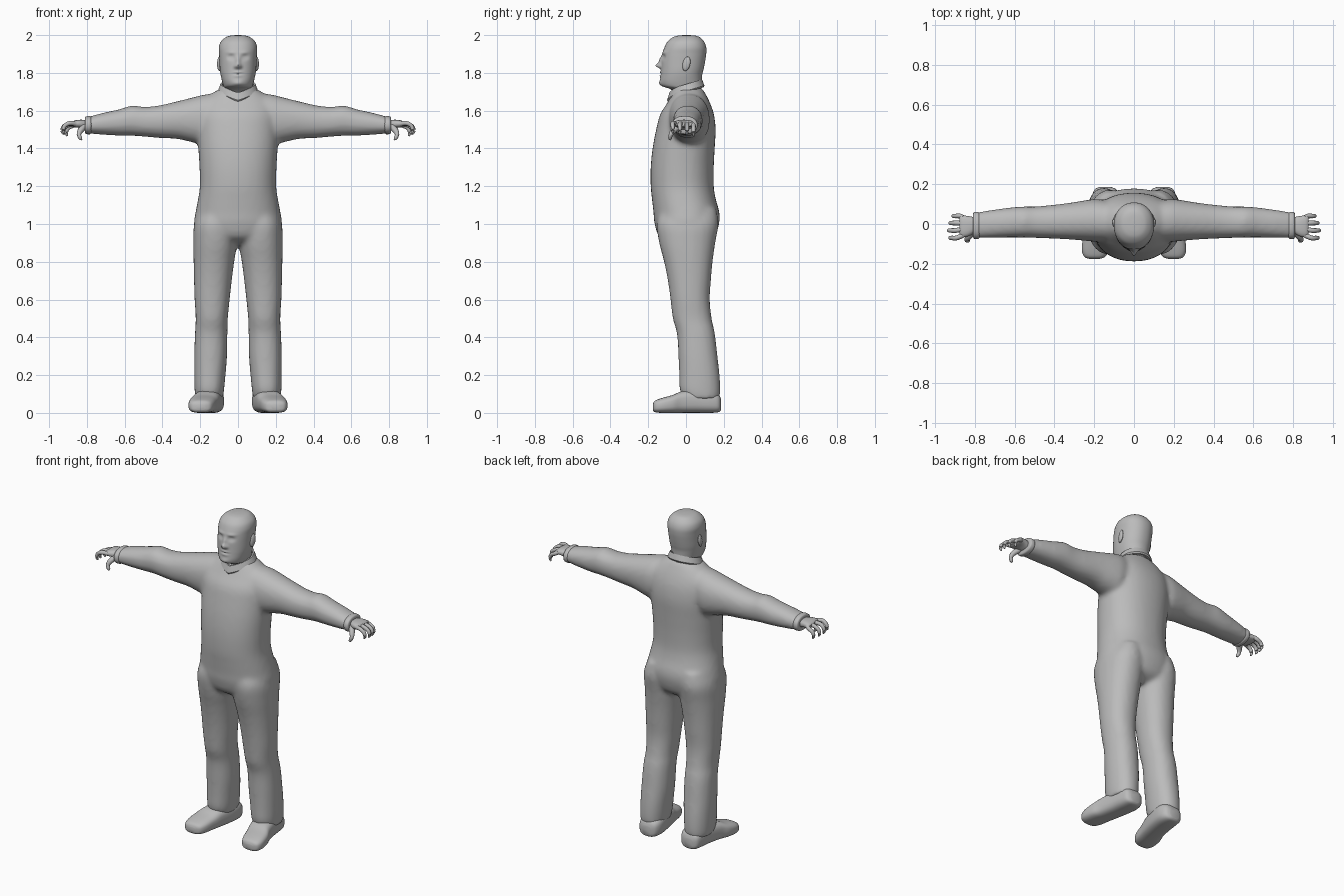
import bpy, bmesh, math
from mathutils import Vector

grey = bpy.data.materials.new("plain grey")
grey.diffuse_color = (0.5, 0.5, 0.5, 1)


def skin(bm, rings):
    """Bridge successive rings of points and cap both ends."""
    vs = [[bm.verts.new(p) for p in r] for r in rings]
    n = len(vs[0])
    for a, b in zip(vs, vs[1:]):
        for i in range(n):
            bm.faces.new((a[i], a[(i + 1) % n], b[(i + 1) % n], b[i]))
    bm.faces.new(vs[0][::-1])
    bm.faces.new(vs[-1])


def spline(rows, steps):
    """Catmull-Rom interpolation of number rows."""
    out = []
    for i in range(len(rows) - 1):
        p = [rows[max(0, min(len(rows) - 1, i + k))] for k in (-1, 0, 1, 2)]
        for s in range(steps):
            t = s / steps
            out.append([0.5 * (2 * b + (c - a) * t + (2 * a - 5 * b + 4 * c - d) * t * t
                               + (3 * b - a - 3 * c + d) * t ** 3) for a, b, c, d in zip(*p)])
    return out + [list(rows[-1])]


def loft(bm, axis, rows, seg=32, p=2.2, steps=4, side=1):
    """Rows: position along axis, then min/max of the two other axes."""
    others = [k for k in range(3) if k != axis]
    rings = []
    for t, a0, a1, b0, b1 in spline(rows, steps):
        ring = []
        for i in range(seg):
            w = 2 * math.pi * i / seg
            c, s = math.cos(w), math.sin(w)
            v = Vector()
            v[axis] = t
            v[others[0]] = (a0 + a1) / 2 + (a1 - a0) / 2 * math.copysign(abs(c) ** (2 / p), c)
            v[others[1]] = (b0 + b1) / 2 + (b1 - b0) / 2 * math.copysign(abs(s) ** (2 / p), s)
            v.x *= side
            ring.append(v)
        rings.append(ring)
    skin(bm, rings)


def tube(bm, pts, radii, seg=10):
    """Round tube along a smoothed path."""
    path = spline([(*p, r) for p, r in zip(pts, radii)], 4)
    rings = []
    for i, q in enumerate(path):
        d = Vector(path[min(i + 1, len(path) - 1)][:3]) - Vector(path[max(i - 1, 0)][:3])
        rot = d.to_track_quat('Z', 'Y')
        rings.append([Vector(q[:3]) + rot @ Vector((q[3] * math.cos(6.28319 * k / seg),
                      q[3] * math.sin(6.28319 * k / seg), 0)) for k in range(seg)])
    skin(bm, rings)


def finish(bm, name, mirror=False, angle=50):
    bmesh.ops.recalc_face_normals(bm, faces=bm.faces[:])
    me = bpy.data.meshes.new(name)
    bm.to_mesh(me)
    bm.free()
    me.materials.append(grey)
    ob = bpy.data.objects.new(name, me)
    bpy.context.collection.objects.link(ob)
    bpy.ops.object.select_all(action='DESELECT')
    ob.select_set(True)
    bpy.context.view_layer.objects.active = ob
    bpy.ops.object.shade_smooth_by_angle(angle=math.radians(angle))
    if mirror:
        m = ob.modifiers.new("mirror", 'MIRROR')
        m.use_mirror_merge = False
    return ob


# Clothed body: torso, sleeves and trouser legs fused into one smooth skin
bm = bmesh.new()
torso = [(0.89, 0.10, -0.07, 0.09), (0.93, 0.20, -0.14, 0.15), (1.0, 0.232, -0.166, 0.175),
         (1.06, 0.225, -0.172, 0.177), (1.13, 0.212, -0.18, 0.158), (1.2, 0.202, -0.187, 0.147),
         (1.3, 0.204, -0.187, 0.147), (1.4, 0.21, -0.177, 0.152), (1.5, 0.215, -0.158, 0.157),
         (1.58, 0.215, -0.137, 0.148), (1.64, 0.195, -0.1, 0.128), (1.69, 0.14, -0.072, 0.103),
         (1.72, 0.085, -0.06, 0.085)]
loft(bm, 2, [(z, -w, w, f, b) for z, w, f, b in torso], seg=40)
arm = [(0.10, -0.09, 0.11, 1.44, 1.695), (0.18, -0.09, 0.125, 1.42, 1.685),
       (0.24, -0.085, 0.12, 1.432, 1.67), (0.32, -0.078, 0.107, 1.45, 1.65),
       (0.42, -0.073, 0.095, 1.456, 1.627), (0.50, -0.07, 0.088, 1.463, 1.62),
       (0.56, -0.068, 0.088, 1.467, 1.627), (0.63, -0.068, 0.082, 1.468, 1.607),
       (0.72, -0.07, 0.07, 1.473, 1.587), (0.80, -0.07, 0.057, 1.48, 1.565)]
leg = [(0.075, 0.08, 0.225, -0.01, 0.178), (0.12, 0.074, 0.23, -0.033, 0.182),
       (0.2, 0.066, 0.232, -0.036, 0.178), (0.3, 0.058, 0.232, -0.04, 0.167),
       (0.42, 0.056, 0.228, -0.048, 0.153), (0.5, 0.054, 0.224, -0.07, 0.136),
       (0.6, 0.044, 0.23, -0.082, 0.126), (0.7, 0.033, 0.233, -0.096, 0.132),
       (0.8, 0.02, 0.235, -0.116, 0.141), (0.9, 0.005, 0.236, -0.142, 0.155),
       (1.0, 0.005, 0.232, -0.155, 0.172), (1.08, 0.02, 0.2, -0.13, 0.16)]
for side in (1, -1):
    loft(bm, 0, arm, side=side)
    loft(bm, 2, leg, side=side)
body = finish(bm, "clothed_body")
r = body.modifiers.new("fuse", 'REMESH')
r.mode = 'VOXEL'
r.voxel_size = 0.013
r.use_smooth_shade = True
s = body.modifiers.new("soften", 'SMOOTH')
s.factor = 0.5
s.iterations = 6

# Head and neck, with the face pushed in and out by soft bumps
bm = bmesh.new()
head = [(1.64, 0.078, -0.05, 0.085), (1.69, 0.076, -0.06, 0.084), (1.715, 0.074, -0.085, 0.082),
        (1.73, 0.077, -0.125, 0.082), (1.755, 0.084, -0.136, 0.083), (1.79, 0.092, -0.134, 0.086),
        (1.82, 0.096, -0.132, 0.093), (1.86, 0.098, -0.13, 0.101), (1.90, 0.1, -0.125, 0.107),
        (1.935, 0.101, -0.114, 0.107), (1.965, 0.091, -0.098, 0.096), (1.988, 0.066, -0.07, 0.074),
        (1.997, 0.04, -0.042, 0.05), (2.0, 0.008, -0.01, 0.015)]
loft(bm, 2, [(z, -w, w, f, b) for z, w, f, b in head], seg=80, p=2.15, steps=6)
bumps = [(0, 1.838, 0.013, 0.013, -0.028), (0, 1.865, 0.010, 0.022, -0.013),
         (0, 1.795, 0.024, 0.004, 0.004), (0, 1.803, 0.02, 0.005, -0.006),
         (0, 1.784, 0.02, 0.006, -0.005), (0, 1.745, 0.028, 0.014, -0.008)]
for sx in (1, -1):
    bumps += [(sx * 0.036, 1.908, 0.024, 0.008, -0.005), (sx * 0.036, 1.883, 0.017, 0.012, 0.012),
              (sx * 0.036, 1.882, 0.011, 0.007, -0.005), (sx * 0.014, 1.832, 0.007, 0.008, -0.008)]
for v in bm.verts:
    if v.co.y < -0.02:
        x, z = v.co.x, v.co.z
        v.co.y += sum(d * math.exp(-((x - a) / u) ** 2 - ((z - c) / w) ** 2)
                      for a, c, u, w, d in bumps)
finish(bm, "head", angle=80)

# Ears
bm = bmesh.new()
bmesh.ops.create_uvsphere(bm, u_segments=16, v_segments=10, radius=1)
for v in bm.verts:
    x, y, z = v.co
    v.co = (0.099 + 0.011 * x + 0.004 * y, 0.002 + 0.021 * y + 0.006 * z, 1.848 + 0.038 * z)
finish(bm, "ear", mirror=True)

# Shirt collar: tilted folded band with a V at the front
bm = bmesh.new()
profile = [(0.082, 0.026), (0.092, 0.028), (0.106, -0.008), (0.101, -0.016), (0.085, -0.012)]
n = 48
loops = []
for i in range(n):
    w = 2 * math.pi * i / n
    loop = []
    for rad, h in profile:
        x, y = rad * math.sin(w), 0.004 + 0.88 * rad * math.cos(w)
        dip = max(0, 1 - abs(x) / 0.075) * 0.022 if y < 0 else 0
        loop.append(bm.verts.new((x, y - 0.5 * dip, 1.712 + 0.3 * y + h - dip)))
    loops.append(loop)
for i in range(n):
    a, b = loops[i], loops[(i + 1) % n]
    for k in range(5):
        bm.faces.new((a[k], a[(k + 1) % 5], b[(k + 1) % 5], b[k]))
finish(bm, "collar", angle=40)

# Hands: palm, four curled fingers and a thumb
bm = bmesh.new()
loft(bm, 0, [(0.77, -0.04, 0.032, 1.495, 1.545), (0.80, -0.045, 0.034, 1.498, 1.55),
             (0.835, -0.062, 0.04, 1.508, 1.552), (0.865, -0.066, 0.043, 1.512, 1.548),
             (0.878, -0.055, 0.036, 1.518, 1.54)], seg=20, p=2.6)
for y, reach, drop in ((-0.056, 0, 0.0), (-0.026, 0.006, 0.004), (0.004, 0, 0.008), (0.032, -0.016, 0.014)):
    k = 1.25 * y
    tube(bm, [(0.86, y, 1.53), (0.892 + reach, k, 1.534 - drop), (0.918 + reach, k, 1.519 - drop),
              (0.925 + reach, k, 1.496 - drop), (0.919 + reach, k, 1.48 - drop)],
         (0.013, 0.012, 0.011, 0.0095, 0.004))
tube(bm, [(0.81, -0.035, 1.518), (0.832, -0.064, 1.497), (0.842, -0.08, 1.474),
          (0.834, -0.084, 1.454), (0.827, -0.084, 1.446)], (0.018, 0.016, 0.012, 0.01, 0.004))
finish(bm, "hand", mirror=True)

# Sleeve cuffs
bm = bmesh.new()
loft(bm, 0, [(0.775, -0.066, 0.053, 1.483, 1.565), (0.785, -0.075, 0.061, 1.475, 1.572),
             (0.805, -0.074, 0.059, 1.477, 1.569), (0.81, -0.064, 0.05, 1.485, 1.56)], seg=28)
finish(bm, "cuff", mirror=True)

# Shoes, turned slightly outwards
bm = bmesh.new()
loft(bm, 1, [(-0.176, 0.175, 0.222, 0.015, 0.045), (-0.165, 0.145, 0.25, 0.004, 0.064),
             (-0.13, 0.125, 0.262, 0.0, 0.078), (-0.07, 0.11, 0.256, 0.0, 0.095),
             (-0.02, 0.097, 0.238, 0.0, 0.115), (0.06, 0.08, 0.222, 0.0, 0.125),
             (0.13, 0.074, 0.212, 0.0, 0.12), (0.172, 0.088, 0.2, 0.004, 0.1),
             (0.186, 0.115, 0.175, 0.015, 0.07)], seg=32, p=2.9)
finish(bm, "shoe", mirror=True)
